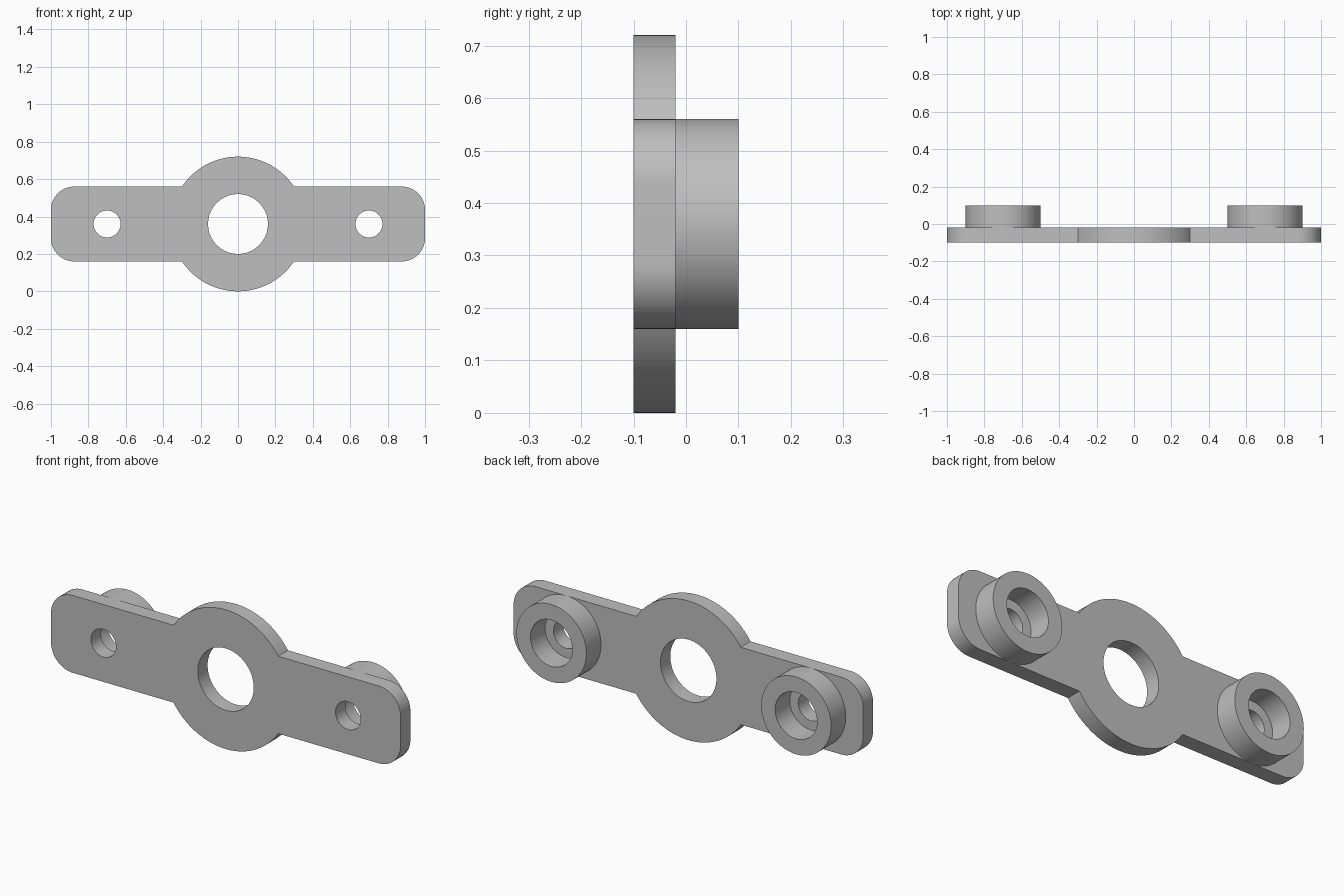
import bpy
import bmesh
from math import sin, cos, pi, asin, radians

cube = bpy.data.objects.get("Cube")
if cube:
    bpy.data.objects.remove(cube, do_unlink=True)

MID_Z = 0.36          # height of the centre line
PLATE_FRONT, PLATE_BACK, BOSS_BACK = -0.1, -0.02, 0.1
HALF_LEN, HALF_H, CORNER = 1.0, 0.2, 0.125
HUB_R, HUB_HOLE = 0.36, 0.16
BOSS_X, BOSS_R, BORE_R, SCREW_R = 0.7, 0.2, 0.12, 0.072

grey = bpy.data.materials.new("plain grey")
grey.use_nodes = True
colour = (0.52, 0.52, 0.52, 1)
grey.diffuse_color = colour
grey.node_tree.nodes["Principled BSDF"].inputs["Base Color"].default_value = colour


def arc(cx, cz, r, start, end, steps):
    """Points along an arc, both ends included."""
    angles = [start + (end - start) * i / steps for i in range(steps + 1)]
    return [(cx + r * cos(a), cz + r * sin(a)) for a in angles]


def circle(cx, r, steps=96):
    return arc(cx, 0, r, 0, 2 * pi, steps)[:-1]


def extruded(name, loops, y_front, y_back):
    """Fill the loops (inner ones become holes) and extrude them along y."""
    curve = bpy.data.curves.new(name, "CURVE")
    curve.dimensions = "2D"
    curve.fill_mode = "BOTH"
    curve.extrude = (y_back - y_front) / 2
    for loop in loops:
        spline = curve.splines.new("POLY")
        spline.points.add(len(loop) - 1)
        for point, (x, z) in zip(spline.points, loop):
            point.co = (x, z, 0, 1)
        spline.use_cyclic_u = True
    helper = bpy.data.objects.new(name + " outline", curve)
    bpy.context.collection.objects.link(helper)
    bpy.context.view_layer.update()
    graph = bpy.context.evaluated_depsgraph_get()
    mesh = bpy.data.meshes.new_from_object(helper.evaluated_get(graph))
    bpy.data.objects.remove(helper, do_unlink=True)

    # Weld the caps to the walls and stand the shape upright
    bm = bmesh.new()
    bm.from_mesh(mesh)
    bmesh.ops.remove_doubles(bm, verts=bm.verts, dist=0.0001)
    for v in bm.verts:
        x, z, depth = v.co
        v.co = (x, (y_front + y_back) / 2 - depth, z + MID_Z)
    bmesh.ops.recalc_face_normals(bm, faces=bm.faces)
    bm.to_mesh(mesh)
    bm.free()

    mesh.materials.clear()
    mesh.materials.append(grey)
    obj = bpy.data.objects.new(name, mesh)
    bpy.context.collection.objects.link(obj)
    bpy.ops.object.select_all(action="DESELECT")
    obj.select_set(True)
    bpy.context.view_layer.objects.active = obj
    bpy.ops.object.shade_smooth_by_angle(angle=radians(30))
    return obj


# Plate outline: rounded bar with a round hub bulging above and below
meet = asin(HALF_H / HUB_R)
cx, cz = HALF_LEN - CORNER, HALF_H - CORNER
outline = arc(cx, -cz, CORNER, -pi / 2, 0, 16)
outline += arc(cx, cz, CORNER, 0, pi / 2, 16)
outline += arc(0, 0, HUB_R, meet, pi - meet, 48)
outline += [(-x, -z) for x, z in outline]

holes = [circle(0, HUB_HOLE), circle(BOSS_X, SCREW_R), circle(-BOSS_X, SCREW_R)]
extruded("mounting_plate", [outline] + holes, PLATE_FRONT, PLATE_BACK)

# Counterbored bosses on the back
for side, x in (("left", BOSS_X), ("right", -BOSS_X)):
    extruded(side + "_boss", [circle(x, BOSS_R), circle(x, BORE_R)], PLATE_BACK, BOSS_BACK)
